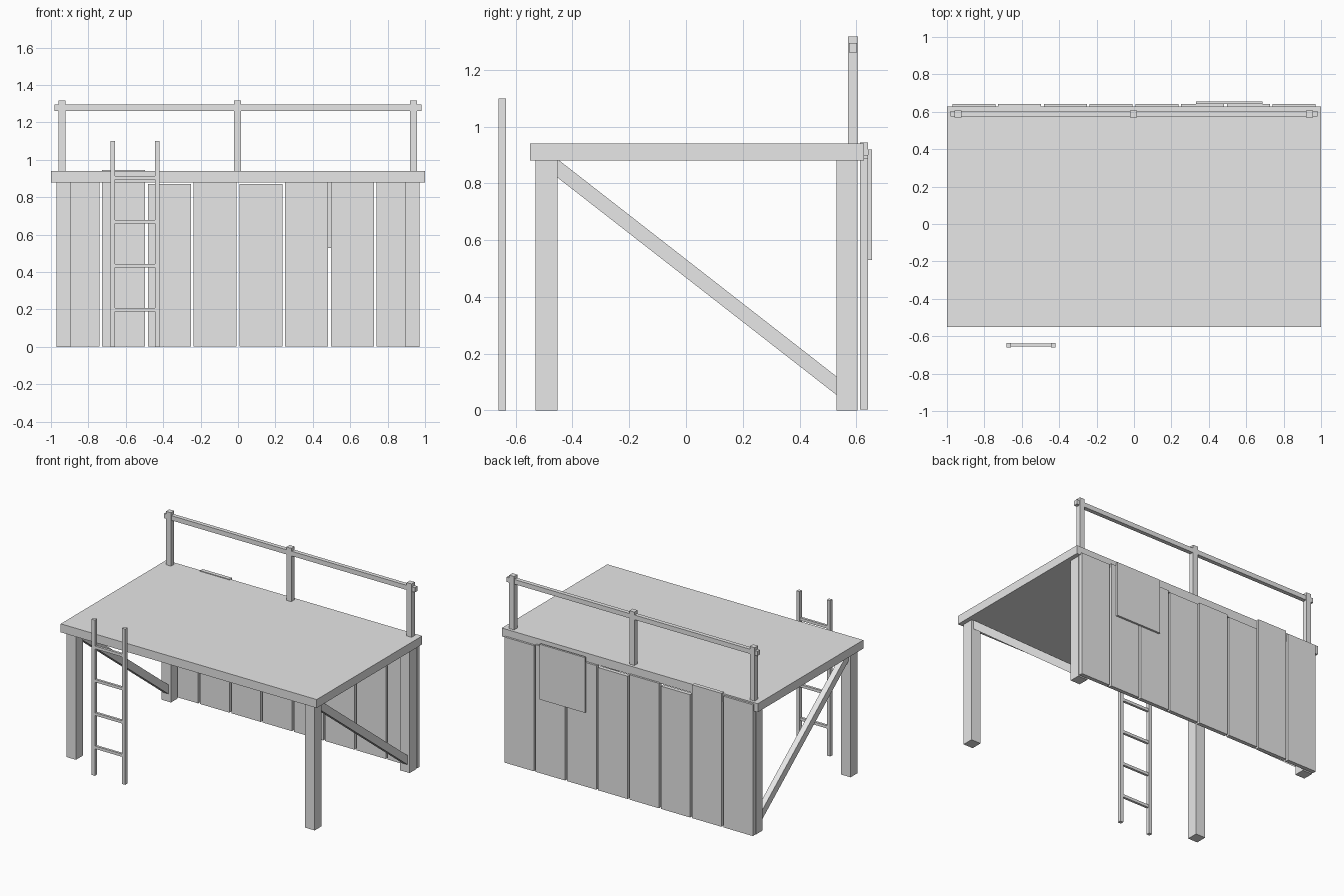
import bpy

cube = bpy.data.objects.get("Cube")
if cube:
    bpy.data.objects.remove(cube)

grey = bpy.data.materials.new("light_grey")
grey.use_nodes = True
COLOUR = (0.8, 0.8, 0.8, 1)
grey.diffuse_color = COLOUR
for node in grey.node_tree.nodes:
    if node.type == 'BSDF_PRINCIPLED':
        node.inputs["Base Color"].default_value = COLOUR


def prism(name, profile, x0, x1):
    """Extrude a (y, z) outline from x0 to x1."""
    n = len(profile)
    verts = [(x, y, z) for x in (x0, x1) for y, z in profile]
    faces = [tuple(range(n))[::-1], tuple(range(n, 2 * n))]
    faces += [(i, (i + 1) % n, n + (i + 1) % n, n + i) for i in range(n)]
    mesh = bpy.data.meshes.new(name)
    mesh.from_pydata(verts, [], faces)
    mesh.materials.append(grey)
    obj = bpy.data.objects.new(name, mesh)
    bpy.context.collection.objects.link(obj)
    return obj


def box(name, x, y, z):
    """Box from (low, high) ranges on each axis."""
    return prism(name, [(y[0], z[0]), (y[1], z[0]), (y[1], z[1]), (y[0], z[1])], *x)


# Platform deck
box("deck", (-1, 1), (-0.55, 0.627), (0.88, 0.94))

# Legs and diagonal side braces
BRACE = [(-0.452, 0.82), (0.53, 0.055), (0.53, 0.12), (-0.452, 0.885)]
for side, s in (("right", -1), ("left", 1)):
    leg_x = sorted((s * 0.895, s * 0.97))
    box(f"front_leg_{side}", leg_x, (-0.53, -0.452), (0, 0.88))
    box(f"back_leg_{side}", leg_x, (0.53, 0.605), (0, 0.88))
    prism(f"brace_{side}", BRACE, *sorted((s * 0.915, s * 0.955)))

# Back wall of uneven planks, from the model's right to its left
HEIGHTS = [0.93, 0.945, 0.87, 0.885, 0.87, 0.88, 0.9, 0.89]
for i, top in enumerate(HEIGHTS):
    centre = (i - 3.5) * 0.2445
    box(f"wall_plank_{i + 1}", (centre - 0.115, centre + 0.115), (0.613, 0.641), (0.003, top))

# Patch panel on the outside of the wall
box("patch_panel", (0.332, 0.686), (0.641, 0.655), (0.53, 0.92))

# Railing along the back edge
for i, x in enumerate((-0.942, -0.002, 0.938)):
    box(f"railing_post_{i + 1}", (x - 0.019, x + 0.019), (0.57, 0.606), (0.94, 1.317))
box("railing_bar", (-0.98, 0.98), (0.574, 0.603), (1.262, 1.295))

# Ladder standing in front
for side, x in (("right", -0.682), ("left", -0.444)):
    box(f"ladder_rail_{side}", (x, x + 0.025), (-0.66, -0.635), (0, 1.1))
for i in range(4):
    z = 0.199 + i * 0.2353
    box(f"ladder_rung_{i + 1}", (-0.657, -0.444), (-0.656, -0.639), (z - 0.01, z + 0.01))
